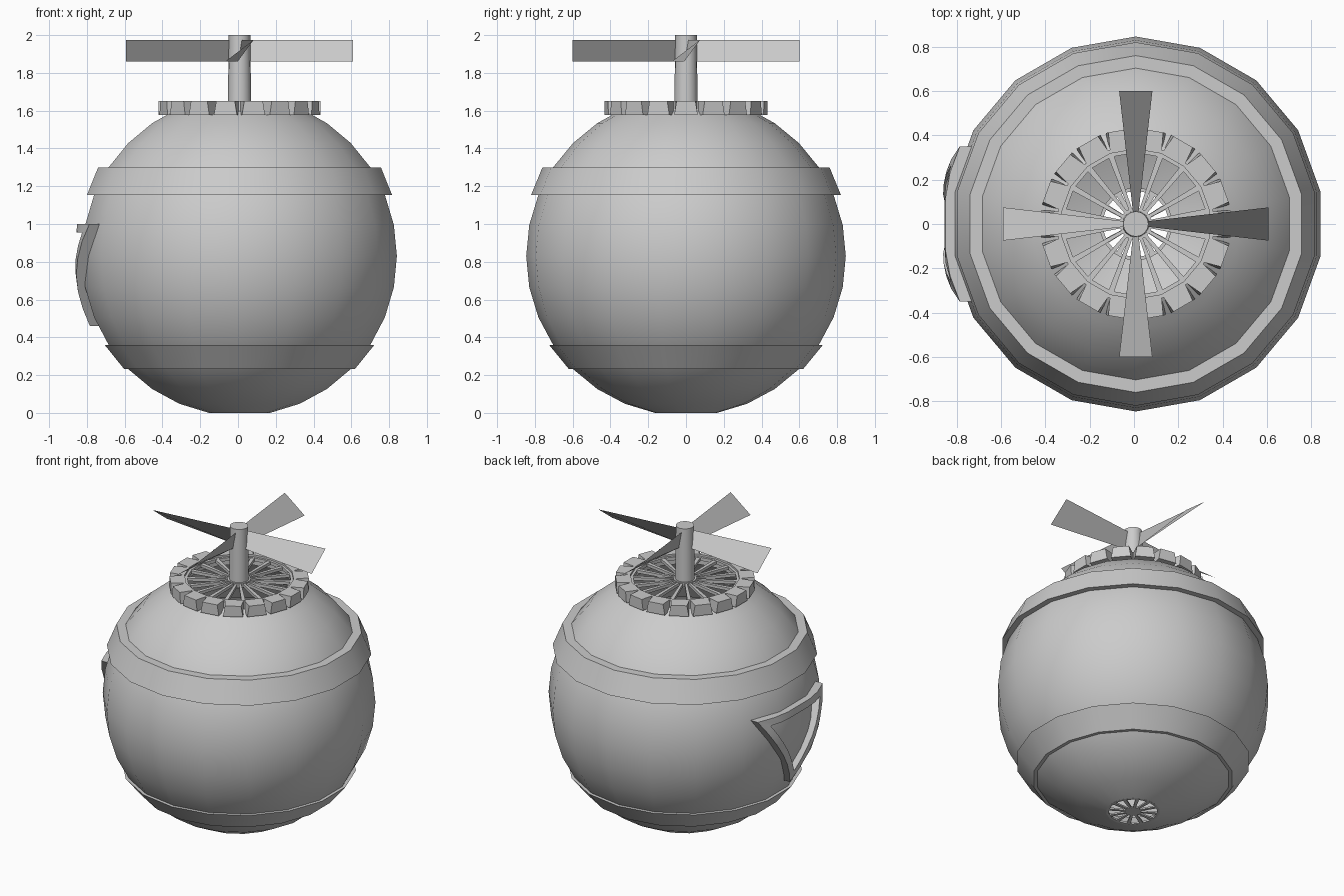
import bpy, bmesh
from math import sin, cos, pi, radians, sqrt

if "Cube" in bpy.data.objects:
    bpy.data.objects.remove(bpy.data.objects["Cube"])

CX, CZ, R, SEG = 0.008, 0.83, 0.846, 18   # axis position, sphere centre and size


def make(name, verts, faces, smooth=None, fix=True):
    me = bpy.data.meshes.new(name)
    me.from_pydata([(x + CX, y, z) for x, y, z in verts], [], faces)
    bm = bmesh.new()
    bm.from_mesh(me)
    if fix:
        bmesh.ops.recalc_face_normals(bm, faces=bm.faces)
    bm.to_mesh(me)
    bm.free()
    if smooth:
        me.shade_smooth()
        me.set_sharp_from_angle(angle=radians(smooth))
    ob = bpy.data.objects.new(name, me)
    bpy.context.collection.objects.link(ob)
    return ob


def lathe(name, prof, seg=SEG, closed=True, caps=False, smooth=30):
    n = len(prof)
    verts = [(r * cos(pi / 2 + 2 * pi * i / seg), r * sin(pi / 2 + 2 * pi * i / seg), z)
             for i in range(seg) for r, z in prof]
    faces = []
    for i in range(seg):
        j = (i + 1) % seg
        for k in range(n if closed else n - 1):
            m = (k + 1) % n
            faces.append((i * n + k, j * n + k, j * n + m, i * n + m))
    if caps:
        faces += [[i * n for i in range(seg)], [i * n + n - 1 for i in range(seg)]]
    return make(name, verts, faces, smooth)


def ring_pt(deg):
    return (R * cos(radians(deg)), CZ + R * sin(radians(deg)))


BOX = [(0, 1, 3, 2), (4, 6, 7, 5), (0, 4, 5, 1), (2, 3, 7, 6), (0, 2, 6, 4), (1, 5, 7, 3)]


def radial_blocks(name, count, phase, r0, r1, z0, z1, wi, wo_low, wo_high):
    # tapered blocks pointing outward from the axis
    verts, faces = [], []
    for i in range(count):
        a = phase + 2 * pi * i / count
        c, s = cos(a), sin(a)
        b = len(verts)
        for r, z, w in ((r0, z0, wi), (r0, z1, wi), (r1, z0, wo_low), (r1, z1, wo_high)):
            for t in (-w, w):
                verts.append((r * c - t * s, r * s + t * c, z))
        faces += [tuple(b + k for k in f) for f in BOX]
    return make(name, verts, faces)


# Open spherical shell
shell = [ring_pt(-78.75 + 11.25 * k) for k in range(13)] + [(0.35, 1.60)]
lathe("body_shell", shell, closed=False)

# Raised bands around the shell
def band(name, a0, a1, out0, out1):
    (r0, z0), (r1, z1) = ring_pt(a0), ring_pt(a1)
    lathe(name, [(r0 - 0.01, z0), (out0, z0), (out1, z1), (r1 - 0.01, z1)])

band("upper_band", 22.5, 33.75, 0.82, 0.76)
band("lower_band", -45, -33.75, 0.62, 0.725)

# Crown: collar with notched blocks
lathe("crown_collar", [(0.338, 1.58), (0.355, 1.58), (0.355, 1.65), (0.338, 1.65)])
radial_blocks("crown_blocks", SEG, pi / 2 + pi / SEG, 0.34, 0.428, 1.577, 1.65, 0.058, 0.062, 0.05)

# Top grille
lathe("top_grille_rim", [(0.322, 1.615), (0.34, 1.615), (0.34, 1.637), (0.322, 1.637)])
radial_blocks("top_grille_spokes", SEG, pi / 2, 0.05, 0.33, 1.615, 1.635, 0.007, 0.013, 0.013)
lathe("top_grille_hub", [(0.04, 1.61), (0.073, 1.61), (0.073, 1.64), (0.04, 1.64)])

# Bottom vent
lathe("bottom_vent_rim", [(0.15, 0), (0.166, 0), (0.166, 0.012), (0.15, 0.012)])
radial_blocks("bottom_vent_spokes", 12, pi / 2, 0.03, 0.158, 0.0, 0.01, 0.007, 0.012, 0.012)
lathe("bottom_vent_hub", [(0.05, 0), (0.05, 0.012)], closed=False, caps=True)

# Rotor shaft and four twisted blades
lathe("rotor_shaft", [(0.062, 1.60), (0.057, 2.0)], seg=16, closed=False, caps=True)
verts, faces = [], []
for i in range(4):
    c, s = cos(i * pi / 2), sin(i * pi / 2)
    for r, t, z in ((0.03, -0.01, 1.86), (0.6, -0.075, 1.86), (0.6, 0.075, 1.975), (0.03, 0.01, 1.975)):
        verts.append((r * c - t * s, r * s + t * c, z))
    faces.append(tuple(range(4 * i, 4 * i + 4)))
make("rotor_blades", verts, faces, fix=False)

# Triangular frame wrapped on the left side of the shell
def surf_x(y, z):
    r = sqrt(R * R - (z - CZ) ** 2)
    return -min(sqrt(r * r - y * y), r * cos(pi / SEG))

corners, N = [(0.35, 1.0), (-0.35, 1.0), (0.0, 0.46)], 6
loop = []
for k in range(3):
    (y0, z0), (y1, z1) = corners[k], corners[(k + 1) % 3]
    loop += [(y0 + (y1 - y0) * t / N, z0 + (z1 - z0) * t / N) for t in range(N)]
verts, faces, L = [], [], len(loop)
for y, z in loop:
    yi, zi = y * 0.76, 0.81 + (z - 0.81) * 0.76
    verts += [(surf_x(y, z) + 0.02, y, z), (surf_x(y, z) - 0.043, y, z),
              (surf_x(yi, zi) - 0.04, yi, zi), (surf_x(yi, zi) + 0.02, yi, zi)]
for i in range(L):
    j = (i + 1) % L
    for k in range(4):
        m = (k + 1) % 4
        faces.append((4 * i + k, 4 * j + k, 4 * j + m, 4 * i + m))
make("triangle_frame", verts, faces, smooth=30)
